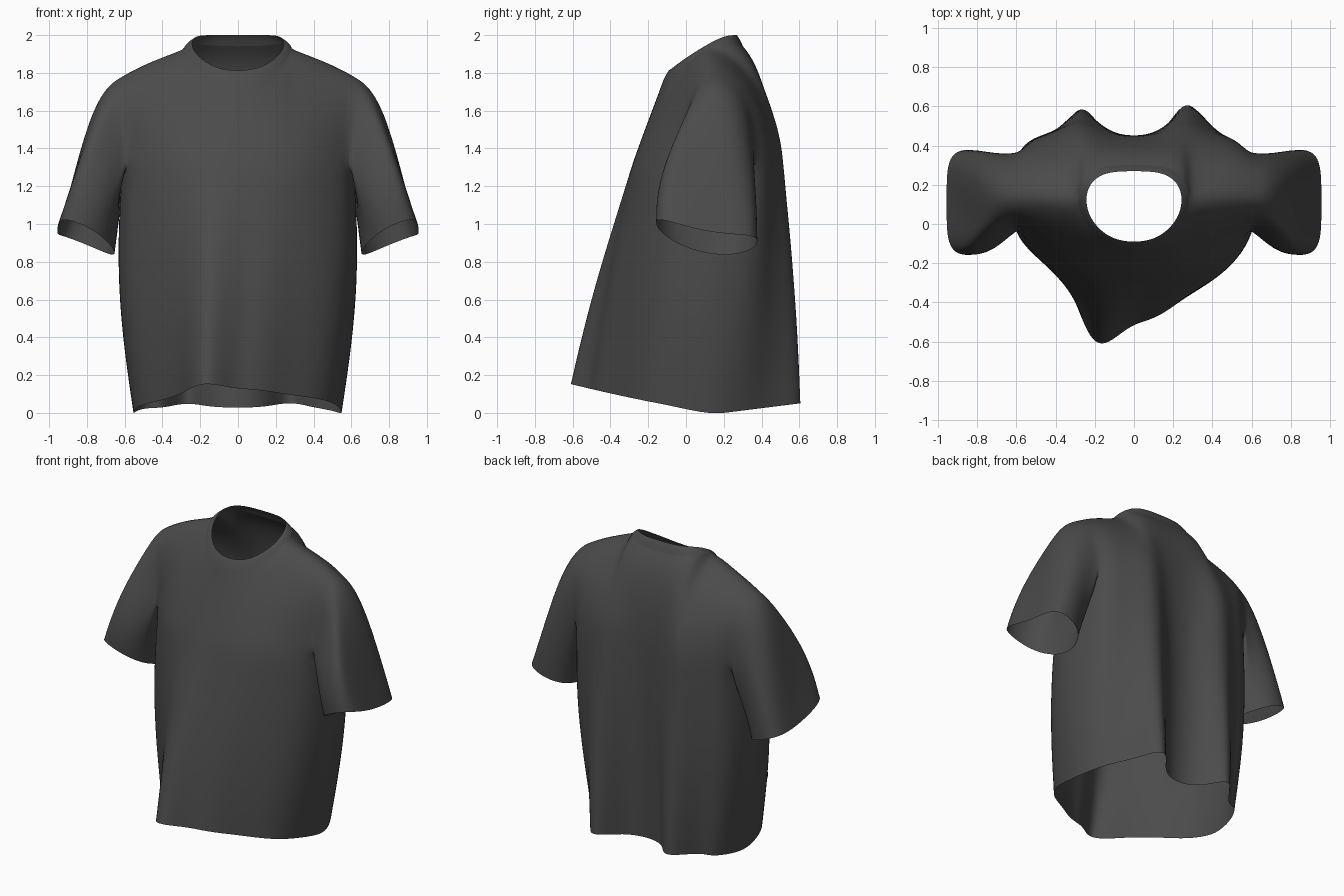
import bpy, bmesh
from math import sin, cos, pi, exp, copysign
from mathutils import Vector as V

if "Cube" in bpy.data.objects:
    bpy.data.objects.remove(bpy.data.objects["Cube"])

ROWS = 6        # yoke rows from armpit to shoulder
LAST = 16       # last column of each panel
MID = LAST // 2
NECK_COLS = 4   # columns from the middle to the side of the neck

cloth = bpy.data.materials.new("charcoal cloth")
cloth.use_nodes = True
cloth.diffuse_color = (0.07, 0.07, 0.07, 1)
bsdf = cloth.node_tree.nodes["Principled BSDF"]
bsdf.inputs["Base Color"].default_value = cloth.diffuse_color
bsdf.inputs["Roughness"].default_value = 0.9

# Draped hem outlines, right to left, as (x, y)
HEM = {
    "front": [(-.54, -.04), (-.49, -.13), (-.43, -.2), (-.36, -.29), (-.3, -.39),
              (-.26, -.5), (-.21, -.6), (-.15, -.62), (-.07, -.56), (0, -.51),
              (.08, -.49), (.16, -.45), (.24, -.39), (.32, -.34), (.4, -.29),
              (.48, -.21), (.53, -.08)],
    "back": [(-.54, .29), (-.5, .38), (-.46, .41), (-.4, .42), (-.34, .52),
             (-.28, .6), (-.22, .57), (-.14, .45), (0, .41), (.13, .45),
             (.2, .55), (.26, .62), (.32, .59), (.37, .49), (.42, .41),
             (.47, .34), (.52, .25)],
}
# Neckline from the middle outwards, then the shoulder line
NECK = {
    "front": [(0, -.095, 1.81), (.1, -.08, 1.82), (.17, -.035, 1.855), (.225, .03, 1.9)],
    "back": [(0, .27, 2), (.1, .268, 2), (.175, .25, 2), (.23, .2, 1.995)],
}
NECK_SIDE = (.25, .12, 1.955)
SHOULDER = [(.37, .13, 1.908), (.46, .14, 1.872), (.54, .14, 1.835), (.62, .14, 1.79)]


def bezier(a, b, c, d, t):
    u = 1 - t
    return a * u**3 + b * 3 * u * u * t + c * 3 * u * t * t + d * t**3


def add_grid(bm, rows, closed=False):
    """Join rows of points with quads."""
    verts = [[bm.verts.new(p) for p in row] for row in rows]
    n = len(rows[0])
    for low, high in zip(verts, verts[1:]):
        for i in range(n if closed else n - 1):
            j = (i + 1) % n
            bm.faces.new((low[i], low[j], high[j], high[i]))


def finish(bm, name):
    bmesh.ops.remove_doubles(bm, verts=bm.verts, dist=0.0005)
    bmesh.ops.recalc_face_normals(bm, faces=bm.faces)
    for face in bm.faces:
        face.smooth = True
    mesh = bpy.data.meshes.new(name)
    bm.to_mesh(mesh)
    bm.free()
    mesh.materials.append(cloth)
    obj = bpy.data.objects.new(name, mesh)
    bpy.context.collection.objects.link(obj)
    mod = obj.modifiers.new("smooth cloth", "SUBSURF")
    mod.levels = mod.render_levels = 2


def hem_point(x, y):
    drop = (.2 - y) / .8
    return V((x, y, .15 * drop**1.3 if drop > 0 else -.1 * drop))


def neck_point(side, i):
    j = abs(i - MID)
    p = V(NECK[side][j] if j < NECK_COLS else NECK_SIDE)
    return V((p.x if i > MID else -p.x, p.y, p.z))


def seam_point(side, i):
    """Outer edge of the collar band."""
    p = neck_point(side, i)
    drop = .06 - .045 * (abs(i - MID) / NECK_COLS)**2
    return V((p.x * 1.16, .09 + (p.y - .09) * 1.18, p.z - drop))


def chest_point(side, i):
    s = abs(i - MID) / MID
    if side == "front":
        y = -.29 + .24 * s**2.6
    else:
        y = .45 - .08 * s**12 + .075 * exp(-((s - .47) / .2)**2)
    return V(((i - MID) / MID * .585, y, 1.3))


def yoke_column(side, i):
    """Points of one panel column, from armpit height to shoulder or collar."""
    j = abs(i - MID)
    low = chest_point(side, i)
    if j <= NECK_COLS:
        top = seam_point(side, i)
    else:
        top = V(SHOULDER[j - NECK_COLS - 1])
        top.x *= 1 if i > MID else -1
    blend = min(j / NECK_COLS, 1)**2    # 0 at the collar, 1 on the shoulders
    if side == "front":
        rise = V((0, .07, .2))
        reach = V((0, -.04, -.12)).lerp(V((0, -.15, -.05)), blend)
    else:
        rise = V((0, 0, .27))
        reach = V((0, .1, -.09)).lerp(V((0, .2, -.05)), blend)
    return [bezier(low, low + rise, top + reach, top, k / ROWS) for k in range(ROWS + 1)]


def side_chest(sign):
    return V((sign * .63, .14, 1.28))


def full_ring(front, back, left, right):
    return front + [left] + back[::-1] + [right]


# Torso tube from hem to armpit
shirt = bmesh.new()
cols = range(LAST + 1)
hem = full_ring([hem_point(*p) for p in HEM["front"]],
                [hem_point(*p) for p in HEM["back"]],
                V((.56, .13, -.01)), V((-.56, .13, -.01)))
chest = full_ring([chest_point("front", i) for i in cols],
                  [chest_point("back", i) for i in cols],
                  side_chest(1), side_chest(-1))
torso = []
for r in range(9):
    v = r / 8
    swell = .075 * sin(pi * v)
    ring = [a.lerp(b, v) for a, b in zip(hem, chest)]
    torso.append([V((p.x * (1 + swell), .1 + (p.y - .1) * (1 + swell * .4), p.z))
                  for p in ring])
add_grid(shirt, torso, closed=True)

# Front and back yoke panels, meeting along the shoulders
yoke = {side: [yoke_column(side, i) for i in cols] for side in ("front", "back")}
for panel in yoke.values():
    add_grid(shirt, panel)

# Sleeves, lofted from each armhole to a slanted cuff opening
for sign, i in ((1, LAST), (-1, 0)):
    front, back = yoke["front"][i], yoke["back"][i]
    armhole = [front[0], side_chest(sign)] + back + front[ROWS - 1:0:-1]
    strands = []
    for k, a in enumerate(armhole):
        ang = pi * (ROWS + 2 - k) / (ROWS + 1)
        c, s = [copysign(abs(w)**.8, w) for w in (cos(ang), sin(ang))]
        cuff = V((sign * (.8 + .155 * c + .05 * s * s), .11 + .275 * s,
                  .9 + .06 * c + .06 * s * s - .05 * s))
        f = (1 + c) / 2    # 0 under the arm, 1 on top
        out = V((sign * (.01 + .16 * f), 0, -.15 + .1 * f))
        back_up = V((sign * -(.02 + .1 * f), 0, .15 + .2 * f))
        strand = []
        for m in range(8):
            t = m / 7
            p = bezier(a, a + out, cuff + back_up, cuff, t)
            fold = sin(pi * t)
            p.y += .02 * fold * min(s, 0)
            p.x += sign * .012 * fold * sin(4 * ang)
            strand.append(p)
        strands.append(strand)
    add_grid(shirt, [list(row) for row in zip(*strands)], closed=True)
finish(shirt, "shirt_body_and_sleeves")

# Ribbed collar band, fitted between the seam and the neckline
collar = bmesh.new()
around = [("front", i) for i in range(MID - NECK_COLS, MID + NECK_COLS + 1)]
around += [("back", i) for i in range(MID + NECK_COLS - 1, MID - NECK_COLS, -1)]
outer = [seam_point(*key) for key in around]
inner = [neck_point(*key) for key in around]
middle = [a.lerp(b, .5) + V((0, 0, .006)) for a, b in zip(outer, inner)]
add_grid(collar, [outer, middle, inner], closed=True)
finish(collar, "collar_band")
